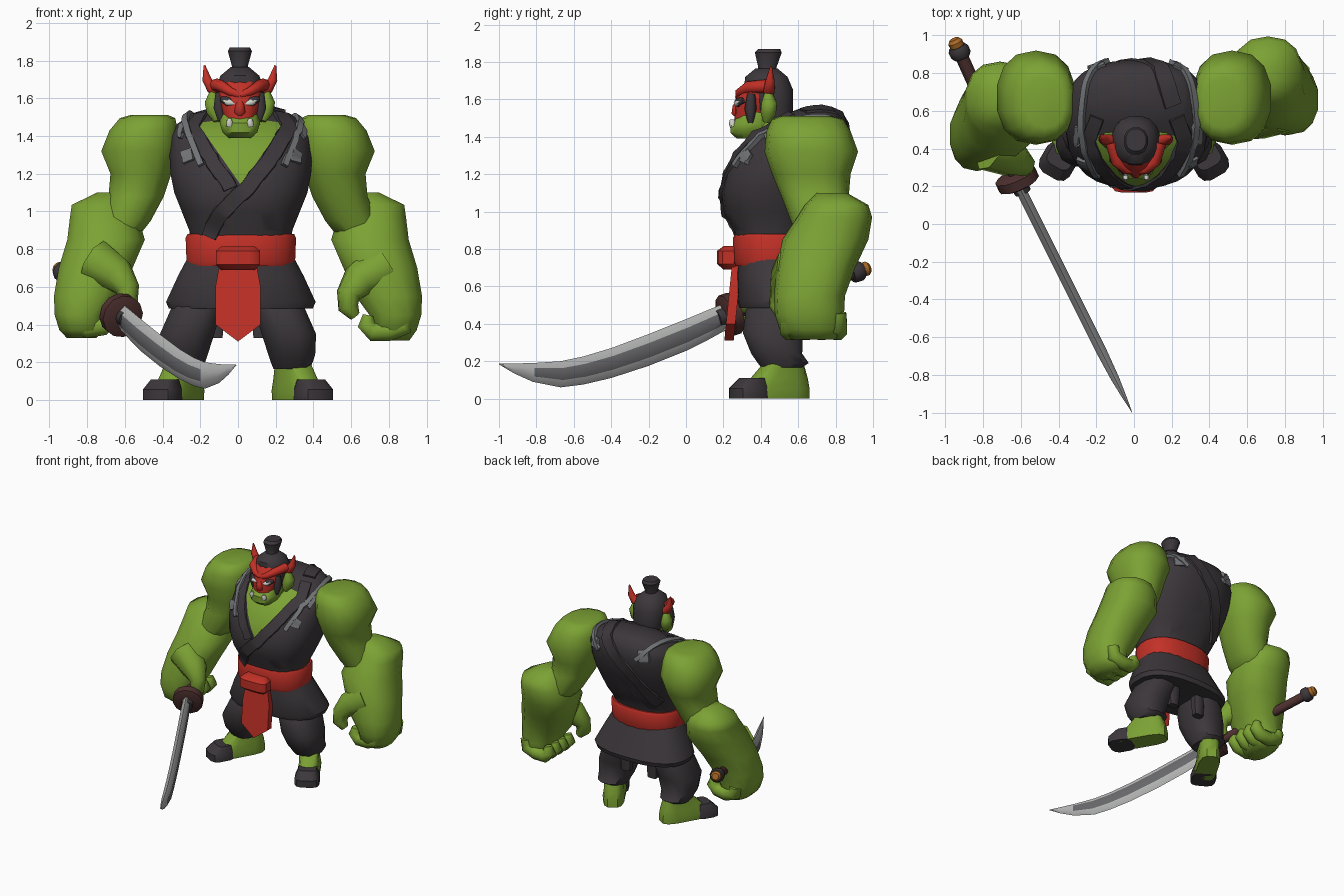
import bpy, bmesh, math
from mathutils import Vector
from mathutils.bvhtree import BVHTree

if "Cube" in bpy.data.objects:
    bpy.data.objects.remove(bpy.data.objects["Cube"])


def material(name, *rgb):
    m = bpy.data.materials.new(name)
    m.use_nodes = True
    m.diffuse_color = (*rgb, 1)
    m.node_tree.nodes["Principled BSDF"].inputs["Base Color"].default_value = (*rgb, 1)
    return m


GREEN = material("green skin", .2, .36, .034)
DARK = material("charcoal cloth", .045, .038, .043)
RED = material("red cloth", .54, .03, .02)
GREY = material("grey cord", .17, .175, .185)
STEEL = material("bright steel", .46, .47, .46)
PANEL = material("dull steel", .14, .14, .15)
IVORY = material("ivory", .65, .65, .6)
BROWN = material("brown grip", .075, .03, .028)
ORANGE = material("orange pommel", .4, .14, .02)


def finish(name, bm, mats, angle=40):
    me = bpy.data.meshes.new(name)
    bm.to_mesh(me)
    bm.free()
    for m in mats:
        me.materials.append(m)
    ob = bpy.data.objects.new(name, me)
    bpy.context.collection.objects.link(ob)
    bpy.ops.object.select_all(action='DESELECT')
    ob.select_set(True)
    bpy.context.view_layer.objects.active = ob
    bpy.ops.object.shade_smooth_by_angle(angle=math.radians(angle))
    return ob


def skin(rings):
    """Bridge a list of point rings and cap both ends."""
    bm = bmesh.new()
    vs = [[bm.verts.new(p) for p in r] for r in rings]
    n = len(vs[0])
    for a, b in zip(vs, vs[1:]):
        for i in range(n):
            j = (i + 1) % n
            bm.faces.new((a[i], a[j], b[j], b[i]))
    bm.faces.new(vs[0])
    bm.faces.new(vs[-1])
    bmesh.ops.recalc_face_normals(bm, faces=bm.faces)
    bm.normal_update()
    return bm


def oval(x, y, z, rx, ry, n, power):
    def sp(v):
        return math.copysign(abs(v) ** power, v)
    angles = [2 * math.pi * (i + .5) / n for i in range(n)]
    return [Vector((x + rx * sp(math.cos(a)), y + ry * sp(math.sin(a)), z)) for a in angles]


def loft(name, rows, mat, n=14, power=.85, side=1, angle=40):
    """Stack of level ovals, each row being x, y, z, rx, ry."""
    return finish(name, skin([oval(side * r[0], *r[1:], n, power) for r in rows]), [mat], angle)


def tube(name, path, radii, mat, n=8, angle=60, side=1):
    pts = [Vector((side * p[0], p[1], p[2])) for p in path]
    rings, last = [], Vector((0, 0, 1))
    q = last.rotation_difference(last)
    for i, p in enumerate(pts):
        t = (pts[min(i + 1, len(pts) - 1)] - pts[max(i - 1, 0)]).normalized()
        q, last = last.rotation_difference(t) @ q, t
        rings.append([p + q @ v for v in oval(0, 0, 0, radii[i], radii[i], n, 1)])
    return finish(name, skin(rings), [mat], angle)


# Torso, with the bare chest cut in as a V
CX = .015
rows = [(CX, .46, .78, .26, .19), (CX, .455, .9, .275, .2), (CX, .465, 1, .315, .265),
        (CX, .48, 1.1, .355, .29), (CX, .515, 1.2, .375, .305), (CX, .555, 1.3, .38, .3),
        (CX, .6, 1.4, .375, .27), (CX, .64, 1.46, .345, .22), (CX, .68, 1.52, .26, .155),
        (CX, .7, 1.555, .14, .08)]
bm = skin([oval(*r, 28, .8) for r in rows])
tree = BVHTree.FromBMesh(bm)
SLOPE, LOW, NAPE = .7, 1.14, .47
for normal in ((1, 0, -SLOPE), (1, 0, SLOPE), (0, 1, 0)):
    bmesh.ops.bisect_plane(bm, geom=bm.verts[:] + bm.edges[:] + bm.faces[:],
                           plane_co=(CX, NAPE, LOW), plane_no=normal)
for f in bm.faces:
    c = f.calc_center_median()
    f.material_index = int(c.y < NAPE and abs(c.x - CX) < SLOPE * (c.z - LOW))
finish("torso", bm, [DARK, GREEN])


def strip(name, guide, width, lift, mat):
    """Band laid over the torso surface, following a guide path."""
    guide = [Vector(g) for g in guide]
    hits = []
    for a, b in zip(guide, guide[1:]):
        hits += [tree.find_nearest(a.lerp(b, k / 6))[:2] for k in range(6)]
    hits.append(tree.find_nearest(guide[-1])[:2])
    rings = []
    for i, (p, nrm) in enumerate(hits):
        t = hits[min(i + 1, len(hits) - 1)][0] - hits[max(i - 1, 0)][0]
        s = nrm.cross(t).normalized() * width / 2
        up = nrm * lift
        rings.append([p + s - up, p + s * .9 + up, p - s * .9 + up, p - s - up])
    finish(name, skin(rings), [mat])


strip("under_lapel", [(-.2, .56, 1.53), (-.25, .42, 1.47), (-.16, .2, 1.31), (-.04, .15, 1.13)],
      .08, .01, DARK)
strip("over_lapel", [(.23, .56, 1.53), (.28, .42, 1.47), (.19, .22, 1.31), (.05, .16, 1.13),
                     (-.08, .18, 1), (-.17, .25, .86)], .09, .014, DARK)
strip("back_band", [(.22, .62, 1.58), (.12, .85, 1.48), (-.08, .9, 1.25), (-.25, .7, .95)], .1, .012, DARK)
for s, label, shift in ((1, "left", .03), (-1, "right", 0)):
    def place(x, y, z):
        return CX + s * (x + shift), y, z
    strip(label + "_cord", [place(.22, .22, 1.26), place(.3, .4, 1.46), place(.31, .58, 1.53),
                            place(.25, .78, 1.5), place(.16, .9, 1.4)], .036, .022, GREY)
    strip(label + "_front_patch", [place(.3, .26, 1.28), place(.31, .3, 1.35)], .07, .016, GREY)
    strip(label + "_shoulder_patch", [place(.34, .38, 1.43), place(.34, .5, 1.49)], .035, .016, GREY)
    strip(label + "_back_patch", [place(.21, .84, 1.49), place(.24, .9, 1.38)], .09, .014, GREY)

# Belt, knot, sash and skirt
loft("belt", [(CX, .46, .71, .285, .2), (CX, .46, .73, .29, .21), (CX, .465, .86, .295, .215),
              (CX, .465, .88, .285, .205)], RED, 24)
loft("belt_knot", [(0, .24, .69, .09, .04), (0, .225, .72, .12, .06), (0, .225, .79, .12, .06),
                   (0, .24, .815, .09, .04)], RED, 12, .5)
sash = [[Vector((x, .25 - (.76 - z) * .1 + d, z)) for x, z in
         ((-.09, .76), (.09, .76), (.12, .6), (.12, .4), (0, .31), (-.12, .4), (-.12, .6))]
        for d in (0, .05)]
finish("hanging_sash", skin(sash), [RED])
loft("skirt", [(CX, .46, .8, .26, .18), (CX, .485, .66, .335, .215), (CX, .52, .52, .4, .245),
               (CX, .52, .485, .385, .235)], DARK, 22, .8)

# Legs, feet and rear cloth tabs
for s, label in ((1, "left"), (-1, "right")):
    loft(label + "_trouser", [(.19, .51, .58, .12, .14), (.225, .49, .47, .14, .175), (.27, .465, .35, .148, .165),
                              (.285, .485, .24, .128, .14), (.285, .52, .19, .11, .14),
                              (.285, .51, .165, .1, .11)], DARK, 12, .8, s)
    loft(label + "_rear_tab", [(.12, .6, .33, .04, .03), (.12, .6, .52, .05, .04)], DARK, 8, .5, s)
    feet = [loft(label + "_foot", [(0, .03, 0, .08, .19), (0, .03, .05, .085, .19), (0, .05, .11, .075, .16),
                                   (0, .08, .2, .075, .1)], GREEN, 12, .6),
            loft(label + "_toe_cap", [(0, -.14, 0, .094, .095), (0, -.14, .055, .094, .095),
                                      (0, -.115, .11, .07, .06)], DARK, 12, .6)]
    for ob in feet:
        ob.location = (s * .33, .455, 0)
        ob.rotation_euler.z = s * math.radians(30)

# Arms with curled fingers; the right forearm reaches further forward
for s, label, dy, lift in ((1, "left", 0, 0), (-1, "right", -.13, .03)):
    loft(label + "_upper_arm", [(.47, .64, 1.512, .1, .13), (.48, .65, 1.495, .15, .19),
                                (.5, .655, 1.43, .185, .225), (.52, .67, 1.32, .21, .25),
                                (.515, .67, 1.2, .165, .21), (.54, .69 + dy / 3, 1.08, .15, .18),
                                (.6, .73 + dy * .8, .95, .14, .17), (.64, .74 + dy, .85, .1, .13)],
         GREEN, 14, .85, s, 60)
    arm = [(.68, .78, 1.1, .07, .08), (.72, .805, 1.035, .165, .17), (.71, .795, .97, .185, .2),
           (.7, .745, .85, .21, .23), (.755, .695, .7, .2, .21), (.8, .66, .55, .18, .19),
           (.835, .66, .45, .14, .185), (.825, .67, .37, .125, .17), (.83, .68, .315 + lift / 2, .08, .12)]
    loft(label + "_forearm", [(x, y + dy * (1.9 - .9 * z), z, a, b) for x, y, z, a, b in arm],
         GREEN, 14, .85, s, 60)
    reach = dy * 1.5
    for i in range(4):
        y = .555 + i * .085 + reach
        tube(f"{label}_finger_{i + 1}", [(.885, y, .46), (.875, y, .39 + lift / 2), (.8, y, .365 + lift / 2),
                                         (.715, y, .36 + lift), (.68, y, .4 + lift), (.69, y, .45 + lift)],
             [.05, .056, .056, .052, .05, .03], GREEN, 8, 60, s)
    tube(label + "_thumb", [(.76, .6 + reach, .7 + lift), (.64, .54 + reach, .63 + lift),
                            (.585, .51 + reach, .56 + lift), (.585, .5 + reach, .49 + lift),
                            (.62, .51 + reach, .445 + lift)],
         [.13, .1, .065, .055, .03], GREEN, 8, 60, s)

# Head, jaw, mask and topknot
HX = .01
loft("neck", [(HX, .47, 1.36, .13, .13), (HX, .46, 1.56, .09, .1)], GREEN)
loft("hair", [(HX, .49, 1.47, .1, .08), (HX, .465, 1.55, .12, .11), (HX, .44, 1.65, .13, .135),
              (HX, .43, 1.72, .105, .115), (HX, .43, 1.765, .05, .06)], DARK, 16, .9)
loft("topknot", [(HX, .43, 1.73, .05, .055), (HX, .435, 1.77, .043, .05), (HX, .44, 1.85, .066, .074),
                 (HX, .445, 1.87, .055, .06)], DARK, 12, .9)
loft("jaw", [(HX, .34, 1.39, .06, .07), (HX, .345, 1.42, .095, .11), (HX, .36, 1.47, .11, .125),
             (HX, .4, 1.53, .1, .1)], GREEN, 12, .75)
loft("mask", [(HX, .34, 1.49, .08, .08), (HX, .365, 1.56, .105, .105), (HX, .375, 1.64, .12, .105),
              (HX, .4, 1.69, .1, .085), (HX, .41, 1.72, .07, .07)], RED, 14)
tube("mask_nose", [(HX, .29, 1.61), (HX, .272, 1.56), (HX, .272, 1.53), (HX, .285, 1.51)],
     [.015, .025, .032, .02], RED)
for s, label in ((1, "left"), (-1, "right")):
    tube(label + "_brow", [(HX + s * x, y, z) for x, y, z in
                           ((0, .28, 1.615), (.05, .285, 1.635), (.1, .33, 1.665), (.125, .43, 1.67))],
         [.018, .024, .032, .036], RED)
    tube(label + "_horn", [(HX + s * x, y, z) for x, y, z in
                           ((.1, .44, 1.63), (.15, .445, 1.655), (.175, .45, 1.7), (.188, .455, 1.775))],
         [.03, .032, .026, .005], RED)
    tube(label + "_ear", [(HX + s * x, y, z) for x, y, z in
                          ((.12, .43, 1.48), (.135, .44, 1.53), (.145, .445, 1.58), (.14, .44, 1.64))],
         [.02, .045, .045, .02], GREEN)
    tube(label + "_sideburn", [(HX + s * .1, .345, 1.475), (HX + s * .112, .345, 1.55), (HX + s * .11, .35, 1.63)],
         [.016, .032, .022], DARK, 6)
    tube(label + "_eye_socket", [(HX + s * .025, .288, 1.575), (HX + s * .06, .284, 1.583), (HX + s * .095, .312, 1.597)],
         [.01, .027, .016], DARK, 8)
    tube(label + "_eye", [(HX + s * .028, .274, 1.57), (HX + s * .06, .272, 1.578), (HX + s * .092, .298, 1.592)],
         [.008, .019, .008], IVORY, 8)
    tube(label + "_tusk", [(HX + s * .055, .255, 1.455), (HX + s * .055, .247, 1.475), (HX + s * .055, .247, 1.492)],
         [.02, .019, .012], IVORY, 6)

# Curved sword: rows hold y, upper edge and lower edge
stations = [(.22, .515, .37), (.12, .475, .315), (0, .425, .255), (-.2, .345, .175), (-.4, .27, .11),
            (-.55, .225, .075), (-.67, .2, .06), (-.82, .19, .09), (-.92, .188, .135), (-1, .187, .183)]
rings = []
for y, top, low in stations:
    mid = Vector((-.61 + (.2 - y) * .5, y, 0))
    out = Vector((.9, .45, 0)) * .028 * min(1, (top - low) / .13)
    hi, lo = low + (top - low) * .74, low + (top - low) * .28
    rings.append([mid + out * k + Vector((0, 0, z)) for k, z in
                  ((0, top), (1, hi), (1, lo), (0, low), (-1, lo), (-1, hi))])
bm = skin(rings)
for f in bm.faces:
    c = f.calc_center_median()
    f.material_index = int(len(f.verts) == 4 and abs(f.normal.z) < .12 and -.75 < c.y < .2)
finish("sword_blade", bm, [STEEL, PANEL], 80)
butt, guard = Vector((-.955, .98, .7)), Vector((-.62, .235, .45))


def along(name, stops, mat, n=10):
    tube(name, [guard.lerp(butt, t) for t, r in stops], [r for t, r in stops], mat, n, 40)


along("sword_grip", [(0, .035), (.9, .035)], BROWN)
along("sword_guard", [(-.045, .085), (-.03, .115), (.03, .115), (.045, .085)], BROWN, 12)
along("blade_collar", [(-.09, .045), (0, .05)], DARK)
along("pommel_collar", [(.87, .045), (.89, .056), (.93, .056), (.95, .045)], DARK)
along("pommel", [(.94, .038), (.98, .04), (1, .026)], ORANGE)
